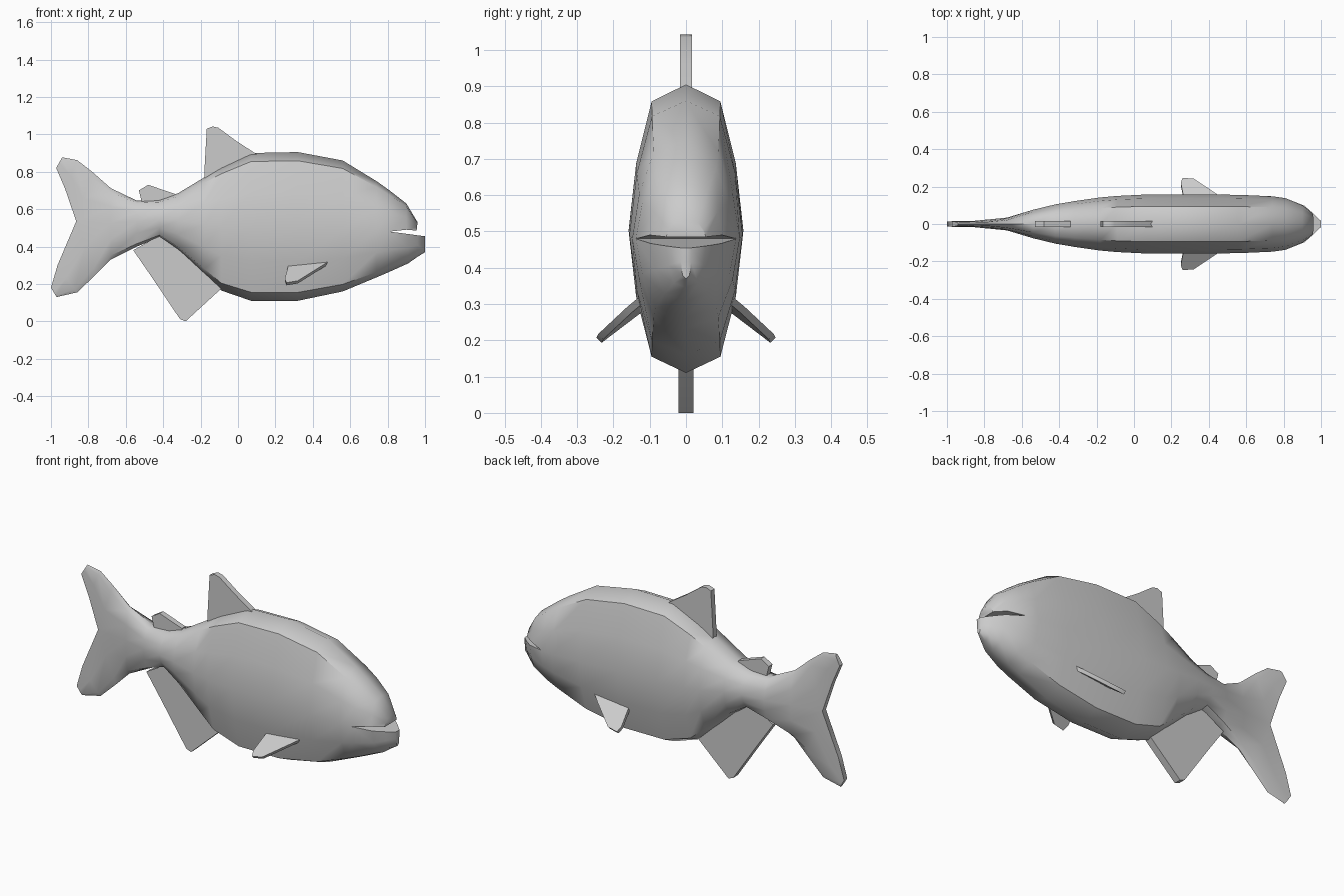
import bpy, bmesh
from math import radians
from mathutils import Vector

if "Cube" in bpy.data.objects:
    bpy.data.objects.remove(bpy.data.objects["Cube"])

# Quarter cross-section: (height fraction from middle to edge, width fraction)
PROFILE = [(1, 0), (0.885, 0.6), (0.46, 0.87), (0, 1)]


def finish(name, bm, angle):
    bmesh.ops.recalc_face_normals(bm, faces=bm.faces)
    mesh = bpy.data.meshes.new(name)
    bm.to_mesh(mesh)
    bm.free()
    obj = bpy.data.objects.new(name, mesh)
    bpy.context.collection.objects.link(obj)
    bpy.ops.object.select_all(action='DESELECT')
    obj.select_set(True)
    bpy.context.view_layer.objects.active = obj
    bpy.ops.object.shade_smooth_by_angle(angle=radians(angle))
    return obj


def half_ring(bm, edge, mid, w):
    """Seven verts from side -y over the outer edge to side +y."""
    arc = [(f, -y) for f, y in reversed(PROFILE)] + PROFILE[1:]
    return [bm.verts.new((mid[0] + f * (edge[0] - mid[0]), y * w,
                          mid[1] + f * (edge[1] - mid[1]))) for f, y in arc]


def full_ring(bm, top, mid, bottom, w):
    up = half_ring(bm, top, mid, w)
    low = half_ring(bm, bottom, mid, w)
    for a, b in ((low[0], up[0]), (low[-1], up[-1])):
        bm.verts.remove(a)
    return up + low[-2:0:-1]


def bridge(bm, a, b):
    n = len(a)
    for i in range(n):
        j = (i + 1) % n
        bm.faces.new((a[i], a[j], b[j], b[i]))


def branch(bm, start, sections):
    """Continue half of the body as a jaw or a tail lobe."""
    for edge, mid, w in sections:
        ring = half_ring(bm, edge, mid, w)
        bridge(bm, start, ring)
        start = ring
    bm.faces.new(start)


def halves(ring):
    return ring[:7], [ring[0]] + ring[:5:-1]


def slab(name, pts, normal, t):
    bm = bmesh.new()
    n = Vector(normal).normalized() * t
    a = [bm.verts.new(Vector(p) + n) for p in pts]
    b = [bm.verts.new(Vector(p) - n) for p in pts]
    bridge(bm, a, b)
    bm.faces.new(a)
    bm.faces.new(b)
    return finish(name, bm, 35)


# Body: bent tail-root section, then (x, top, middle, bottom, half width)
bm = bmesh.new()
first = prev = full_ring(bm, (-0.78, 0.80), (-0.865, 0.535), (-0.76, 0.25), 0.016)
for x, top, mid, bottom, w in [
        (-0.68, 0.712, 0.53, 0.33, 0.034), (-0.54, 0.645, 0.535, 0.40, 0.076),
        (-0.42, 0.65, 0.545, 0.45, 0.105), (-0.32, 0.685, 0.54, 0.38, 0.122),
        (-0.18, 0.77, 0.52, 0.25, 0.142), (-0.09, 0.825, 0.51, 0.165, 0.15),
        (0.07, 0.90, 0.505, 0.11, 0.158), (0.32, 0.905, 0.50, 0.11, 0.158),
        (0.56, 0.86, 0.49, 0.16, 0.156), (0.74, 0.75, 0.48, 0.235, 0.148),
        (0.81, 0.70, 0.48, 0.265, 0.138)]:
    ring = full_ring(bm, (x, top), (x, mid), (x, bottom), w)
    bridge(bm, prev, ring)
    prev = ring

# Tail lobes
upper, lower = halves(first)
branch(bm, upper, [((-0.86, 0.862), (-0.925, 0.71), 0.015),
                   ((-0.94, 0.877), (-0.972, 0.82), 0.014)])
branch(bm, lower, [((-0.86, 0.155), (-0.965, 0.30), 0.015),
                   ((-0.97, 0.13), (-1.0, 0.18), 0.014)])

# Jaws
upper, lower = halves(prev)
branch(bm, upper, [((0.90, 0.63), (0.90, 0.49), 0.10),
                   ((0.96, 0.53), (0.955, 0.485), 0.055)])
branch(bm, lower, [((0.91, 0.31), (0.91, 0.467), 0.098),
                   ((0.96, 0.345), (0.96, 0.46), 0.055),
                   ((1.0, 0.37), (1.0, 0.455), 0.016)])
finish("fish_body", bm, 50)

# Upright fins, drawn as side outlines
for name, t, outline in [
        ("dorsal_fin", 0.016, [(-0.18, 0.70), (-0.18, 0.80), (-0.167, 1.03), (-0.135, 1.042),
                               (-0.105, 1.035), (-0.01, 0.965), (0.09, 0.90), (0.15, 0.85)]),
        ("small_back_fin", 0.016, [(-0.51, 0.62), (-0.53, 0.70), (-0.48, 0.73),
                                   (-0.34, 0.682), (-0.33, 0.64)]),
        ("anal_fin", 0.02, [(-0.56, 0.38), (-0.46, 0.235), (-0.31, 0.012), (-0.28, 0.0),
                            (-0.10, 0.165), (-0.05, 0.22), (-0.30, 0.44), (-0.42, 0.46)])]:
    slab(name, [(x, 0, z) for x, z in outline], (0, 1, 0), t)

# Side fins
for side, label in ((1, "left"), (-1, "right")):
    pts = [(0.48, 0.125 * side, 0.31), (0.44, 0.155 * side, 0.285), (0.32, 0.235 * side, 0.21),
           (0.26, 0.24 * side, 0.20), (0.25, 0.215 * side, 0.22), (0.27, 0.115 * side, 0.295)]
    slab(f"side_fin_{label}", pts, (0, 0.7 * side, 0.72), 0.01)
